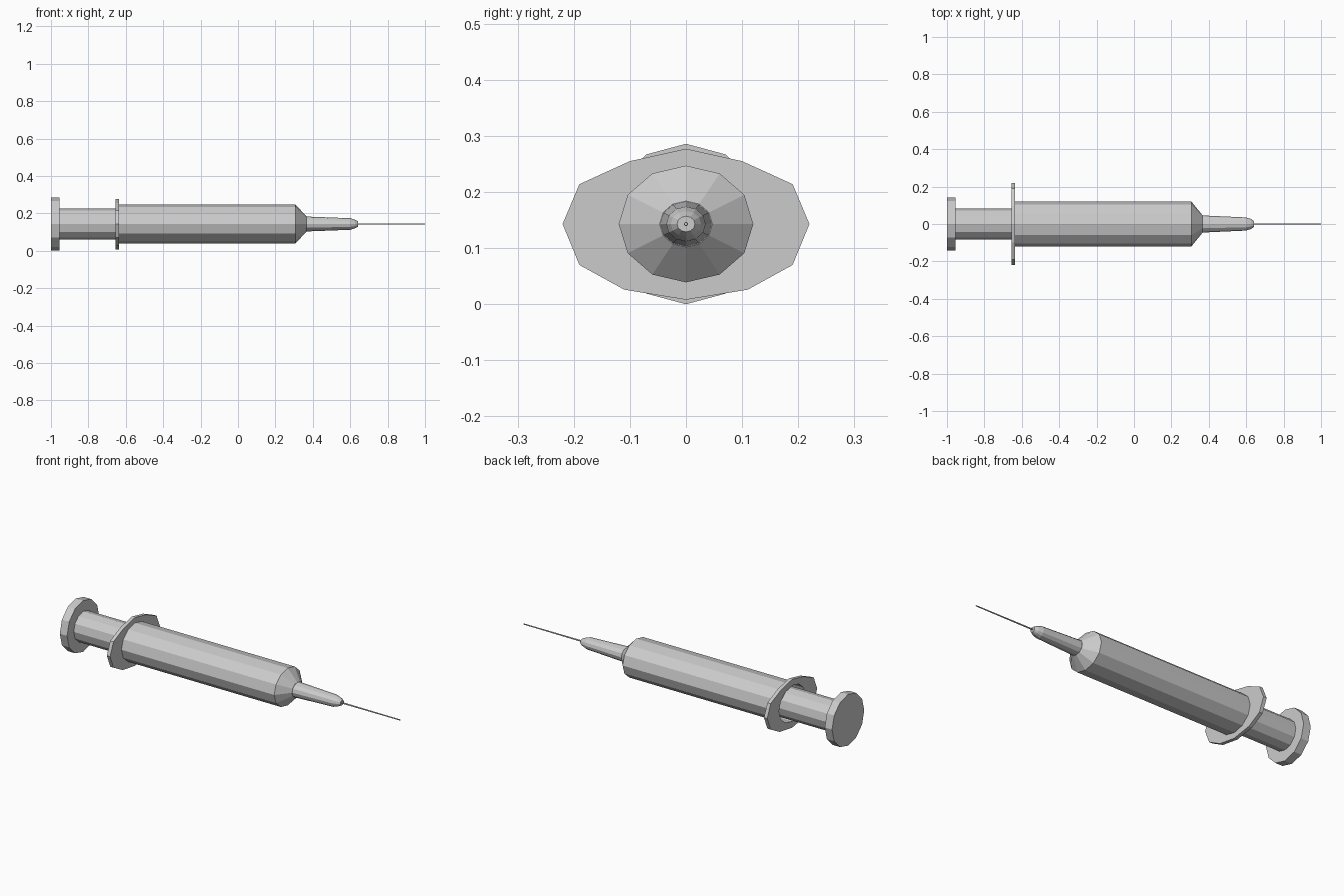
import bpy, bmesh
from math import cos, sin, pi

if "Cube" in bpy.data.objects:
    bpy.data.objects.remove(bpy.data.objects["Cube"])

ZC = 0.143  # height of the long axis


def ellipse(ry, rz, n=12):
    return [(ry * cos(2 * pi * i / n), rz * sin(2 * pi * i / n)) for i in range(n)]


def loft(name, sections, cap_start=True, cap_end=True, closed=False):
    """Join rings, given as (x, [(y, z), ...]), along the x axis."""
    bm = bmesh.new()
    rings = [[bm.verts.new((x, y, ZC + z)) for y, z in pts] for x, pts in sections]
    pairs = list(zip(rings, rings[1:]))
    if closed:
        pairs.append((rings[-1], rings[0]))
    for a, b in pairs:
        n = len(a)
        for i in range(n):
            j = (i + 1) % n
            bm.faces.new((a[i], a[j], b[j], b[i]))
    if not closed:
        if cap_start:
            bm.faces.new(rings[0])
        if cap_end:
            bm.faces.new(rings[-1])
    bmesh.ops.recalc_face_normals(bm, faces=bm.faces)
    mesh = bpy.data.meshes.new(name)
    bm.to_mesh(mesh)
    bm.free()
    obj = bpy.data.objects.new(name, mesh)
    bpy.context.collection.objects.link(obj)
    return obj


# Thumb rest and plunger rod
loft("thumb_rest", [(-1.0, ellipse(0.142, 0.143)), (-0.955, ellipse(0.142, 0.143))])
loft("plunger_rod", [(-0.955, ellipse(0.083, 0.083)), (-0.45, ellipse(0.083, 0.083))])

# Hollow barrel, open at the back, with tapered shoulder
barrel = ellipse(0.12, 0.104)
bore = ellipse(0.116, 0.100)
loft("barrel", [(-0.4, bore), (-0.655, bore), (-0.655, barrel), (0.307, barrel),
                (0.366, ellipse(0.047, 0.041))], cap_start=True)

# Finger flange ring
half = [(0.22, 0), (0.19, 0.071), (0.10, 0.112), (0, 0.134)]
low = [(0.11, -0.117), (0.19, -0.073)]
outer = half + [(-y, z) for y, z in half[2::-1]]
outer += [(-y, z) for y, z in low[::-1]] + [(0, -0.135)] + low
loft("finger_flange", [(-0.655, bore), (-0.655, outer), (-0.635, outer), (-0.635, bore)],
     closed=True)

# Needle hub and needle
loft("needle_hub", [(0.36, ellipse(0.046, 0.040)), (0.60, ellipse(0.035, 0.031)),
                    (0.625, ellipse(0.027, 0.023)), (0.642, ellipse(0.016, 0.014))])
loft("needle", [(0.63, ellipse(0.004, 0.004, 6)), (1.0, ellipse(0.003, 0.003, 6))])
